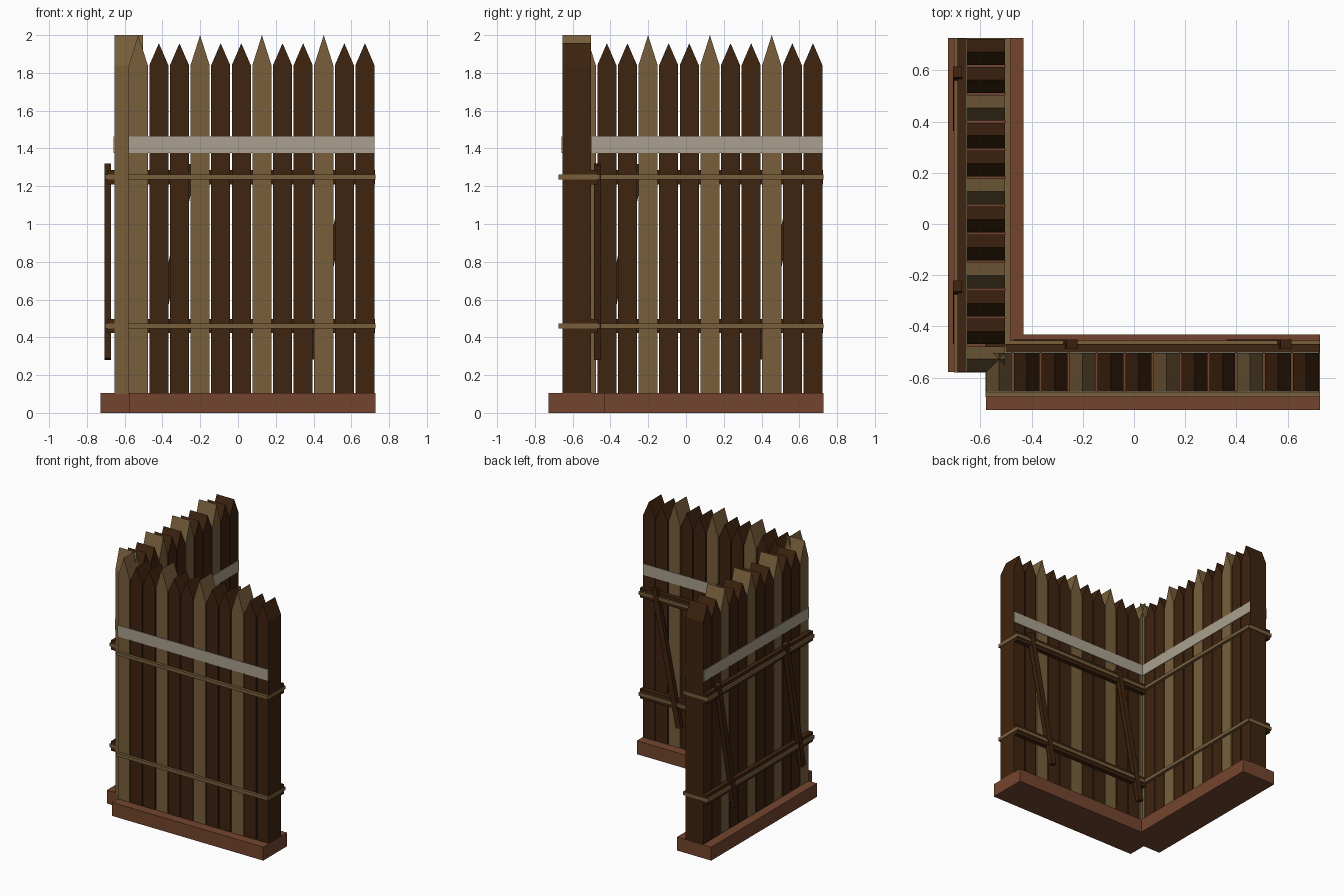
import bpy, bmesh, math
from mathutils import Matrix, Vector

if "Cube" in bpy.data.objects:
    bpy.data.objects.remove(bpy.data.objects["Cube"])


def srgb(r, g, b):
    f = lambda c: c / 12.92 if c <= 0.04045 else ((c + 0.055) / 1.055) ** 2.4
    return (f(r / 255), f(g / 255), f(b / 255), 1)


def material(name, rgb):
    m = bpy.data.materials.new(name)
    m.diffuse_color = srgb(*rgb)
    m.use_nodes = True
    m.node_tree.nodes["Principled BSDF"].inputs["Base Color"].default_value = m.diffuse_color
    return m


DARK = material("dark_wood", (62, 35, 15))
TAN = material("tan_wood", (120, 95, 60))
BASE = material("reddish_base", (116, 69, 46))
BAND = material("pale_band", (170, 160, 142))

X0, X1 = -0.578, 0.727        # length of one fence
YF, YB = -0.655, -0.503       # front and back of the planks
RAIL_Z = (0.46, 1.248)


def add_object(name, bm, mat):
    bmesh.ops.recalc_face_normals(bm, faces=bm.faces)
    me = bpy.data.meshes.new(name)
    bm.to_mesh(me)
    bm.free()
    me.materials.append(mat)
    ob = bpy.data.objects.new(name, me)
    bpy.context.collection.objects.link(ob)
    return ob


def box_into(bm, x, y, z, rot=None):
    """Add a box spanning the ranges x, y, z, optionally rotated about its centre."""
    size = Matrix.Diagonal((x[1] - x[0], y[1] - y[0], z[1] - z[0], 1))
    centre = Matrix.Translation(((x[0] + x[1]) / 2, (y[0] + y[1]) / 2, (z[0] + z[1]) / 2))
    bmesh.ops.create_cube(bm, size=1, matrix=centre @ (rot or Matrix()) @ size)


def boxes(name, mat, *ranges):
    bm = bmesh.new()
    for r in ranges:
        box_into(bm, *r)
    return add_object(name, bm, mat)


def plank(name, cx, peak, mat):
    """Pointed plank: a five-sided profile extruded through the fence depth."""
    w = 0.0505
    prof = [(-w, 0.1), (w, 0.1), (w, 1.84), (0, peak), (-w, 1.84)]
    bm = bmesh.new()
    face = bm.faces.new([bm.verts.new((cx + x, YF, z)) for x, z in prof])
    ext = bmesh.ops.extrude_face_region(bm, geom=[face])["geom"]
    bmesh.ops.translate(bm, vec=(0, YB - YF, 0),
                        verts=[v for v in ext if isinstance(v, bmesh.types.BMVert)])
    return add_object(name, bm, mat)


def build_fence(side):
    parts = []
    # Foundation
    parts.append(boxes(side + "_base", BASE, ((X0, X1), (-0.727, -0.431), (0, 0.105))))
    # Planks, every third one tall and tan
    for i in range(12):
        tall = i % 3 == 0
        parts.append(plank(f"{side}_plank_{i + 1}", -0.528 + 0.1091 * i,
                           2.0 if tall else 1.957, TAN if tall else DARK))
    for n, z in enumerate(RAIL_Z, 1):
        # Back rail
        parts.append(boxes(f"{side}_rail_{n}", DARK,
                           ((X0, 0.724), (YB, -0.468), (z - 0.038, z + 0.038))))
        # Binding running round planks and rail
        zr = (z - 0.013, z + 0.013)
        parts.append(boxes(f"{side}_binding_{n}", TAN,
                           ((X0 - 0.002, X1), (-0.676, YF), zr),
                           ((X0 - 0.002, X1), (-0.472, -0.455), zr),
                           ((0.719, X1), (YF, -0.472), zr),
                           ((X0 - 0.002, X0 + 0.006), (YF, -0.472), zr)))
    # Slanted braces on the back
    for n, (xa, xb) in enumerate([(-0.447, -0.242), (0.384, 0.594)], 1):
        length = math.hypot(xb - xa, 1.03)
        rot = Matrix.Rotation(math.atan2(xb - xa, 1.03), 4, 'Y')
        cx, cz = (xa + xb) / 2, 0.80
        parts.append(boxes(f"{side}_brace_{n}", DARK,
                           ((cx - 0.022, cx + 0.022), (-0.486, -0.451),
                            (cz - length / 2, cz + length / 2), rot)))
    # Pale painted bands on both faces
    for label, y in (("front", (YF - 0.004, YF)), ("back", (YB, YB + 0.004))):
        parts.append(boxes(f"{side}_{label}_band", BAND, ((X0, 0.722), y, (1.375, 1.462))))
    return parts


# Two identical fences meeting at a corner
build_fence("front")
turn = Matrix.Translation(Vector((-1.158, 0, 0))) @ Matrix.Rotation(math.pi / 2, 4, 'Z')
for ob in build_fence("left"):
    ob.data.transform(turn)
